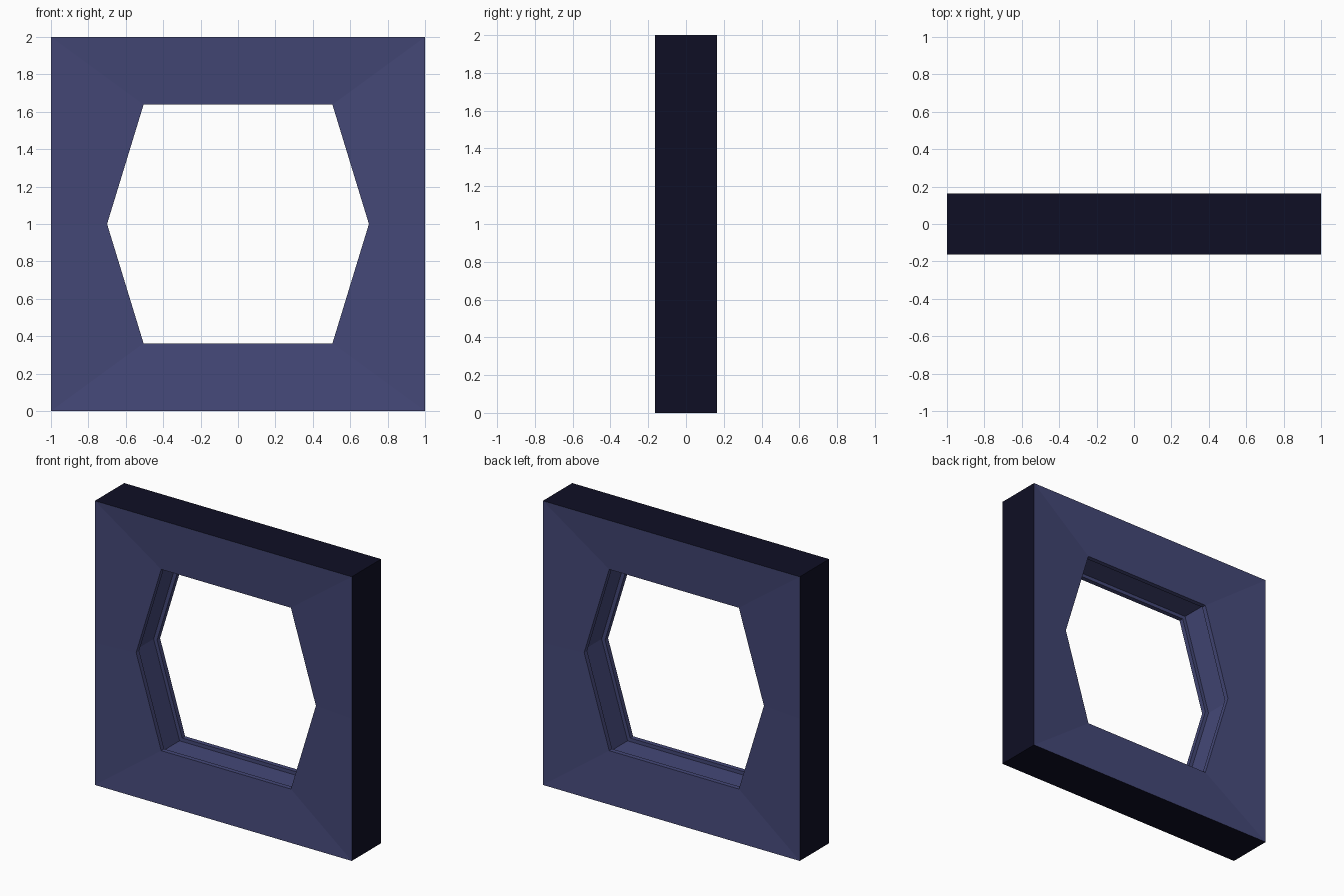
import bpy, bmesh

if "Cube" in bpy.data.objects:
    bpy.data.objects.remove(bpy.data.objects["Cube"])


def material(name, rgb):
    m = bpy.data.materials.new(name)
    m.diffuse_color = (*rgb, 1)
    m.use_nodes = True
    m.node_tree.nodes["Principled BSDF"].inputs["Base Color"].default_value = m.diffuse_color
    return m


def six(mid, corner, height, y):
    """Six-point loop in the xz plane, centred on z = 1."""
    return [(mid, y, 1), (corner, y, 1 + height), (-corner, y, 1 + height),
            (-mid, y, 1), (-corner, y, 1 - height), (corner, y, 1 - height)]


# Cross-section loops: rim, sloping face, lip, groove, then mirrored to the back
HOLE = (0.70, 0.505, 0.638)
GROOVE = (0.727, 0.525, 0.663)
front = [six(1, 1, 1, -0.163), six(*HOLE, -0.133), six(*HOLE, -0.10), six(*GROOVE, -0.10)]
back = [[(x, -y, z) for x, y, z in loop] for loop in reversed(front)]

bm = bmesh.new()
rings = [[bm.verts.new(p) for p in loop] for loop in front + back]
for k, ring in enumerate(rings):
    nxt = rings[(k + 1) % len(rings)]
    for i in range(6):
        j = (i + 1) % 6
        f = bm.faces.new((ring[i], ring[j], nxt[j], nxt[i]))
        # The outer rim is the strip joining the last loop to the first
        f.material_index = 1 if k == len(rings) - 1 else 0
bmesh.ops.recalc_face_normals(bm, faces=bm.faces)

mesh = bpy.data.meshes.new("window_frame")
bm.to_mesh(mesh)
bm.free()
mesh.materials.append(material("slate blue", (0.058, 0.064, 0.185)))
mesh.materials.append(material("dark navy", (0.0048, 0.0048, 0.018)))
frame = bpy.data.objects.new("window_frame", mesh)
bpy.context.collection.objects.link(frame)
